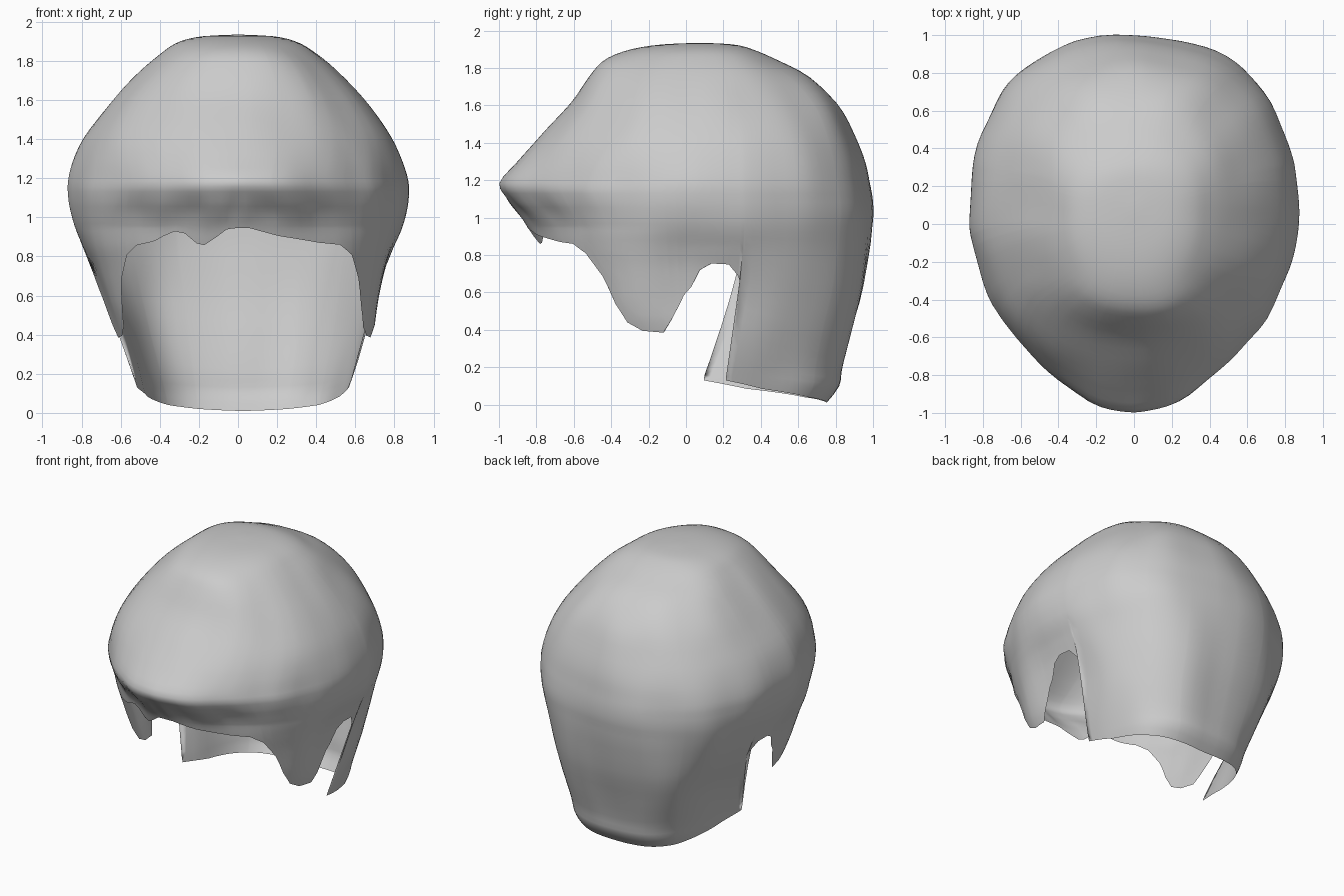
import bpy, bmesh, math
from mathutils import Vector, noise

if "Cube" in bpy.data.objects:
    bpy.data.objects.remove(bpy.data.objects["Cube"])

# Horizontal sections from crown to nape: z, half width, front y, back y
SECTIONS = [
    (1.935, 0.00, 0.08, 0.08), (1.925, 0.19, -0.14, 0.26), (1.895, 0.31, -0.31, 0.37),
    (1.84, 0.40, -0.44, 0.49), (1.75, 0.505, -0.52, 0.66), (1.60, 0.64, -0.625, 0.81),
    (1.43, 0.765, -0.79, 0.90), (1.30, 0.83, -0.915, 0.95), (1.185, 0.867, -1.01, 0.975),
    (1.10, 0.870, -0.965, 0.99), (1.02, 0.858, -0.89, 0.995), (0.94, 0.835, -0.835, 0.99),
    (0.82, 0.785, -0.78, 0.98), (0.60, 0.695, -0.66, 0.945), (0.40, 0.625, -0.58, 0.885),
    (0.20, 0.56, -0.52, 0.83), (0.10, 0.53, -0.50, 0.815), (0.0, 0.50, -0.48, 0.74)]

# Hem height by angle from the front: fringe, sideburn, ear notch, nape
HEM = [(0, .945), (5, .945), (15, .905), (30, .87), (38, .86), (43, .81), (47, .69),
       (49.5, .54), (54, .44), (62, .395), (74, .385), (79, .45), (85, .54), (91, .63),
       (93, .72), (96, .755), (101, .75), (104, .69), (105, .65), (105.8, .13),
       (120, .085), (145, .04), (165, .02), (180, .01)]

# Squareness of the front and back halves of each section by height
FRONT = [(-1, 2.4), (0.55, 2.4), (0.95, 1.8), (1.2, 1.62), (1.6, 2.2), (3, 2.2)]
BACK = [(-1, 3.0), (0.4, 3.0), (1.1, 2.45), (1.6, 2.35), (3, 2.2)]


def lerp_table(table, v):
    for (a0, b0), (a1, b1) in zip(table, table[1:]):
        if v <= a1:
            return b0 + (b1 - b0) * (v - a0) / (a1 - a0)
    return table[-1][1]


def bump(v, centre, width):
    return math.exp(-((v - centre) / width) ** 2)


def hem(a, side):
    z = lerp_table(HEM, a)
    if side < 0:
        z += 0.045 * bump(a, 24, 6) - 0.06 * bump(a, 12, 5)
    return z


def section(s):
    """Smooth interpolation along the section table."""
    n = len(SECTIONS) - 1
    i = min(int(s), n - 1)
    f = s - i
    p = [SECTIONS[max(0, min(n, i + k))] for k in (-1, 0, 1, 2)]
    return [(2 * b + (c - a) * f + (2 * a - 5 * b + 4 * c - d) * f * f
             + (3 * b - a - 3 * c + d) * f ** 3) / 2 for a, b, c, d in zip(*p)]


def level(z):
    lo, hi = 0.0, len(SECTIONS) - 1.0
    for _ in range(30):
        mid = (lo + hi) / 2
        lo, hi = (mid, hi) if section(mid)[0] > z else (lo, mid)
    return lo


def point(s, a, side):
    z, w, yf, yb = section(s)
    t = math.radians(a)
    mid = 0.08 * max(0, min(1, (z - 1.2) / 0.7))
    front = a < 90
    n = lerp_table(FRONT if front else BACK, z)
    cy = abs(math.cos(t)) ** (2 / (1.65 if front else 2.3))
    cx = max(0, 1 - cy ** n) ** (1 / n)
    # sideburns hang straighter than the nape
    if a < 100:
        w += 0.12 * max(0, min(0.3, 0.75 - z))
    p = Vector((side * w * cx, mid + ((yf if front else yb) - mid) * cy, z))
    p.x += 0.025 * max(0, min(1, (0.85 - z) / 0.4))
    # nape edges reach forward, more on the left
    if a > 105.5:
        reach = 0.20 if side < 0 else 0.065
        p.y -= reach * max(0, min(1, (0.65 - z) / 0.5)) * math.sin(t) ** 4
    # shallow hollow behind the ear and uneven locks
    k = -0.012 * bump(a, 122, 8) * bump(z, 1.0, 0.4)
    k += 0.022 * noise.noise(Vector((p.x * 3.5, p.y * 3.5, z * 1.8))) * min(1, s / 3)
    k += 0.012 * math.sin(a * 0.3 + side) * bump(z, 1.04, 0.07) * bump(a, 0, 35) * min(1, a / 8)
    out = Vector((p.x, p.y, 0))
    if out.length > 1e-4:
        p += out.normalized() * k
    return p


# Hair shell: columns swept from crown to brow level, then down to the hem
half = sorted(set(float(a) for a in range(0, 181, 4)) | {2.0, 178.0} | {float(h[0]) for h in HEM})
columns = [(a, 1) for a in half] + [(a, -1) for a in reversed(half[1:-1])]
UPPER, LOWER = 34, 16
brow = level(0.985)
bm = bmesh.new()
crown = bm.verts.new((0, 0.08, 1.935))
grid = []
for a, side in columns:
    end = level(hem(a, side))
    steps = [brow * r / UPPER for r in range(1, UPPER + 1)]
    steps += [brow + (end - brow) * r / LOWER for r in range(1, LOWER + 1)]
    grid.append([bm.verts.new(point(s, a, side)) for s in steps])
for i, col in enumerate(grid):
    nxt = grid[(i + 1) % len(grid)]
    bm.faces.new((crown, col[0], nxt[0]))
    for r in range(UPPER + LOWER - 1):
        bm.faces.new((col[r], col[r + 1], nxt[r + 1], nxt[r]))
bmesh.ops.recalc_face_normals(bm, faces=bm.faces)
if sum(f.normal.dot(f.calc_center_median() - Vector((0, 0, 1))) for f in bm.faces) < 0:
    bmesh.ops.reverse_faces(bm, faces=bm.faces)
mesh = bpy.data.meshes.new("hair_shell")
bm.to_mesh(mesh)
bm.free()
hair = bpy.data.objects.new("hair_shell", mesh)
bpy.context.collection.objects.link(hair)
for poly in mesh.polygons:
    poly.use_smooth = True
